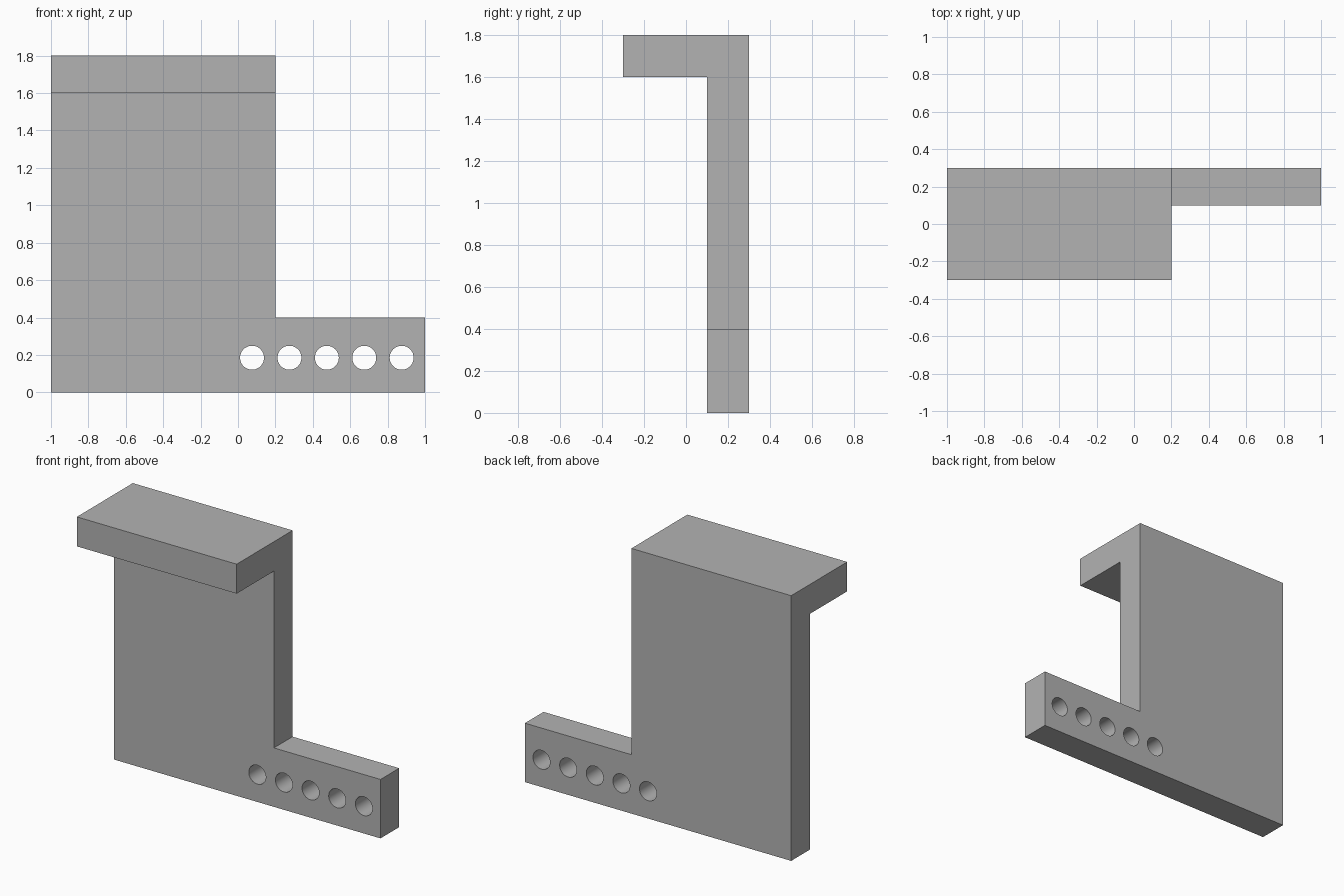
import bpy, bmesh, math
from mathutils import Matrix, Vector

cube = bpy.data.objects.get("Cube")
if cube:
    bpy.data.objects.remove(cube, do_unlink=True)

BACK, FRONT, LIP_FRONT = 0.3, 0.1, -0.3
LIP_BOTTOM = 1.6
HOLE_RADIUS, HOLE_Z = 0.064, 0.185
HOLE_XS = [0.075 + 0.2 * i for i in range(5)]


def make_object(name, bm):
    mesh = bpy.data.meshes.new(name)
    bm.to_mesh(mesh)
    bm.free()
    obj = bpy.data.objects.new(name, mesh)
    bpy.context.collection.objects.link(obj)
    return obj


# Grey material
grey = bpy.data.materials.new("plain grey")
grey.use_nodes = True
colour = (0.45, 0.45, 0.45, 1)
grey.diffuse_color = colour
grey.node_tree.nodes["Principled BSDF"].inputs["Base Color"].default_value = colour

# L-shaped plate with a low arm on the left
bm = bmesh.new()
outline = [(-1, 0), (1, 0), (1, 0.4), (0.2, 0.4), (0.2, 1.8), (-1, 1.8)]
face = bm.faces.new([bm.verts.new((x, FRONT, z)) for x, z in outline])
ext = bmesh.ops.extrude_face_region(bm, geom=[face], use_keep_orig=True)
bmesh.ops.translate(bm, vec=(0, BACK - FRONT, 0),
                    verts=[v for v in ext["geom"] if isinstance(v, bmesh.types.BMVert)])
bmesh.ops.recalc_face_normals(bm, faces=bm.faces)

# Overhanging lip, pulled forward from the top strip of the front face
bmesh.ops.bisect_plane(bm, geom=bm.verts[:] + bm.edges[:] + bm.faces[:],
                       plane_co=(0, 0, LIP_BOTTOM), plane_no=(0, 0, 1))
strip = next(f for f in bm.faces
             if f.normal.y < -0.9 and f.calc_center_median().z > LIP_BOTTOM)
lip = bmesh.ops.extrude_discrete_faces(bm, faces=[strip])["faces"][0]
rim = list(lip.verts)
bmesh.ops.translate(bm, vec=(0, LIP_FRONT - FRONT, 0), verts=rim)
bmesh.ops.remove_doubles(bm, verts=bm.verts, dist=1e-5)
bmesh.ops.dissolve_limit(bm, angle_limit=math.radians(1),
                         verts=bm.verts, edges=bm.edges)
bmesh.ops.recalc_face_normals(bm, faces=bm.faces)
bracket = make_object("bracket", bm)
bracket.data.materials.append(grey)

# Row of round holes through the arm
bm = bmesh.new()
for x in HOLE_XS:
    place = Matrix.Translation(Vector((x, (FRONT + BACK) / 2, HOLE_Z)))
    bmesh.ops.create_cone(bm, cap_ends=True, segments=48, depth=0.5,
                          radius1=HOLE_RADIUS, radius2=HOLE_RADIUS,
                          matrix=place @ Matrix.Rotation(math.pi / 2, 4, 'X'))
cutter = make_object("hole_cutter", bm)
cutter.hide_render = True
cutter.data.materials.append(grey)

cut = bracket.modifiers.new("holes", 'BOOLEAN')
cut.operation = 'DIFFERENCE'
cut.solver = 'EXACT'
cut.object = cutter

# Apply the cut, then smooth only the hole walls
bpy.ops.object.select_all(action='DESELECT')
bracket.select_set(True)
bpy.context.view_layer.objects.active = bracket
bpy.ops.object.modifier_apply(modifier=cut.name)
bpy.data.objects.remove(cutter, do_unlink=True)
bpy.ops.object.shade_smooth_by_angle(angle=math.radians(30))
